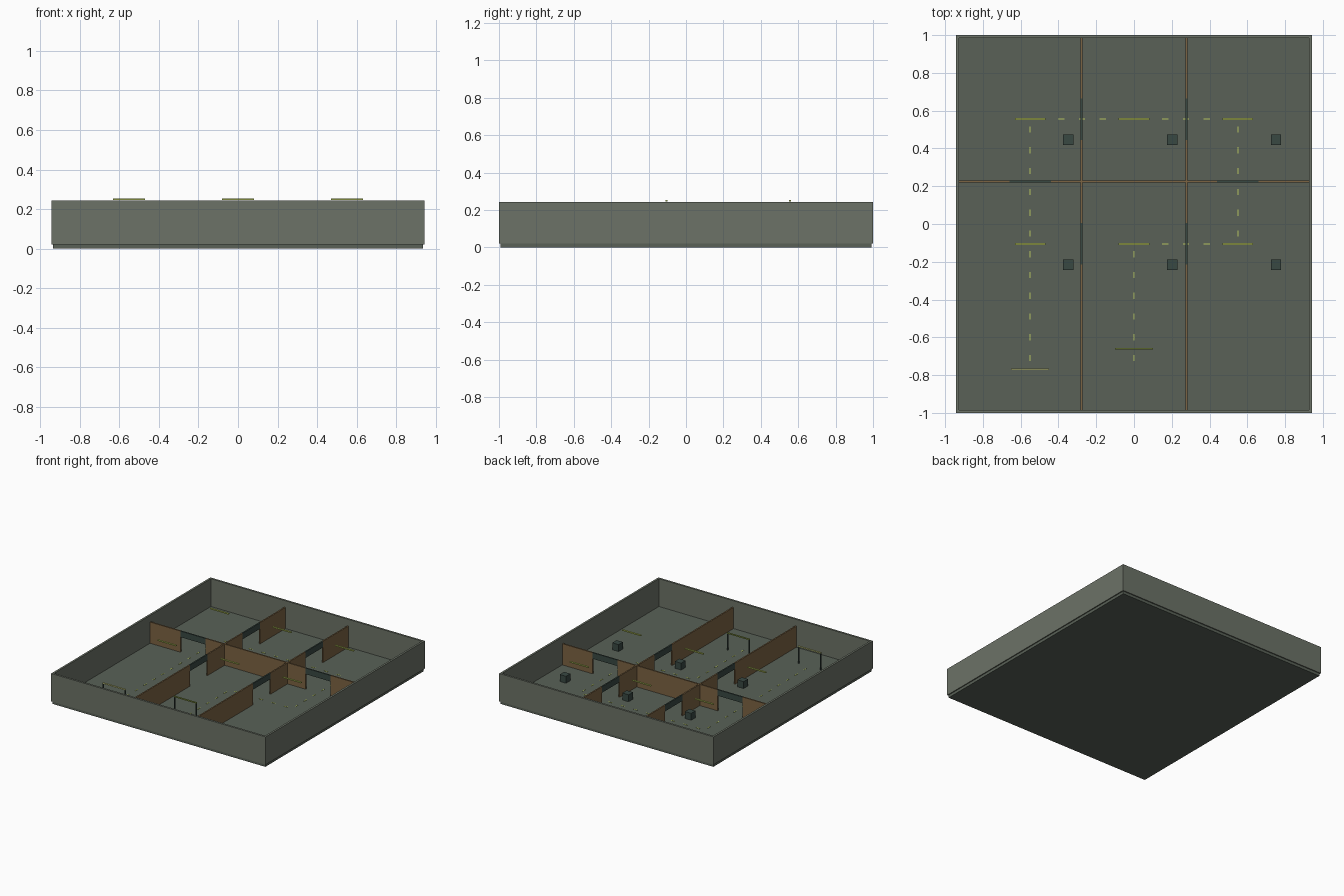
import bpy

if "Cube" in bpy.data.objects:
    bpy.data.objects.remove(bpy.data.objects["Cube"])


def mat(name, r, g, b):
    m = bpy.data.materials.new(name)
    m.diffuse_color = (r, g, b, 1)
    m.use_nodes = True
    m.node_tree.nodes["Principled BSDF"].inputs["Base Color"].default_value = m.diffuse_color
    return m


FLOOR_M = mat("floor_grey_green", 0.10, 0.12, 0.095)
WALL_M = mat("wall_grey_green", 0.15, 0.17, 0.135)
WOOD = mat("partition_brown", 0.20, 0.125, 0.055)
DARK = mat("dark_green", 0.04, 0.065, 0.055)
GLOW = mat("yellow_green", 0.52, 0.62, 0.12)
PALE = mat("pale_yellow", 0.62, 0.65, 0.25)
OLIVE = mat("olive_green", 0.25, 0.33, 0.06)


def box(name, x0, x1, y0, y1, z0, z1, m):
    """Axis-aligned box given by its limits."""
    bpy.ops.mesh.primitive_cube_add(
        size=1, location=((x0 + x1) / 2, (y0 + y1) / 2, (z0 + z1) / 2))
    o = bpy.context.object
    o.name = name
    o.scale = (x1 - x0, y1 - y0, z1 - z0)
    bpy.ops.object.transform_apply(location=False, rotation=False, scale=True)
    o.data.materials.append(m)
    return o


F = 0.022            # floor top
OUT_TOP = 0.243      # outer wall top
IN_TOP = 0.19        # partition top
LINTEL = 0.142       # underside of door lintels
T = 0.0055           # half thickness of partitions
HX, HY, W = 0.943, 1.0, 0.016
COLS = (-0.55, 0.0, 0.55)
ROWS = (0.555, -0.105)

# floor slab
box("floor", -0.935, 0.935, -0.992, 0.992, 0, F, FLOOR_M)

# outer walls
for s, n in ((-1, "front"), (1, "back")):
    y = s * (HY - W / 2)
    box(n + "_wall", -HX, HX, y - W / 2, y + W / 2, F, OUT_TOP, WALL_M)
for s, n in ((-1, "left"), (1, "right")):
    x = s * (HX - W / 2)
    box(n + "_wall", x - W / 2, x + W / 2, -HY + W, HY - W, F, OUT_TOP, WALL_M)


def partition(name, axis, at, lo, hi, doors):
    """Straight inner wall: brown panels with dark lintels over the doors."""
    def piece(n, a, b, z0, m):
        if axis == "x":
            box(n, a, b, at - T, at + T, z0, IN_TOP, m)
        else:
            box(n, at - T, at + T, a, b, z0, IN_TOP, m)
    start = lo
    for d in sorted(doors):
        piece(name + "_panel", start, d - 0.11, F, WOOD)
        piece(name + "_lintel", d - 0.11, d + 0.11, LINTEL, DARK)
        start = d + 0.11
    piece(name + "_panel", start, hi, F, WOOD)


partition("cross_partition", "x", 0.225, -HX + W, HX - W, (-0.55, 0.55))
partition("left_partition", "y", -0.277, -HY + W, HY - W, ROWS)
partition("right_partition", "y", 0.277, -HY + W, HY - W, ROWS)

# a hanging light and a crate in each room
for y in ROWS:
    for x in COLS:
        box("light_bar", x - 0.081, x + 0.081, y - 0.0055, y + 0.0055,
            0.246, 0.254, GLOW)
        cx, cy, h = x + 0.202, y - 0.11, 0.0275
        box("crate", cx - h, cx + h, cy - h, cy + h, F, F + 2 * h, DARK)


# start and finish gates
def gate(name, x, y, m):
    for s in (-1, 1):
        px = x + s * 0.096
        box(name + "_post", px - 0.004, px + 0.004, y - 0.004, y + 0.004,
            F, 0.153, DARK)
    box(name + "_bar", x - 0.1, x + 0.1, y - 0.004, y + 0.004,
        0.153, 0.162, m)


gate("start_gate", -0.55, -0.768, PALE)
gate("finish_gate", 0.0, -0.66, OLIVE)

# dashed route on the floor
ROUTE = [(-0.55, -0.765), (-0.55, 0.555), (0.55, 0.555),
         (0.55, -0.105), (0, -0.105), (0, -0.765)]
for (ax, ay), (bx, by) in zip(ROUTE, ROUTE[1:]):
    n = round((abs(bx - ax) + abs(by - ay)) / 0.11)
    along_x = ay == by
    dx, dy = (0.0165, 0.003) if along_x else (0.003, 0.0165)
    for i in range(n):
        t = (i + 0.5) / n
        x, y = ax + (bx - ax) * t, ay + (by - ay) * t
        box("route_dash", x - dx, x + dx, y - dy, y + dy, F, F + 0.002, GLOW)
